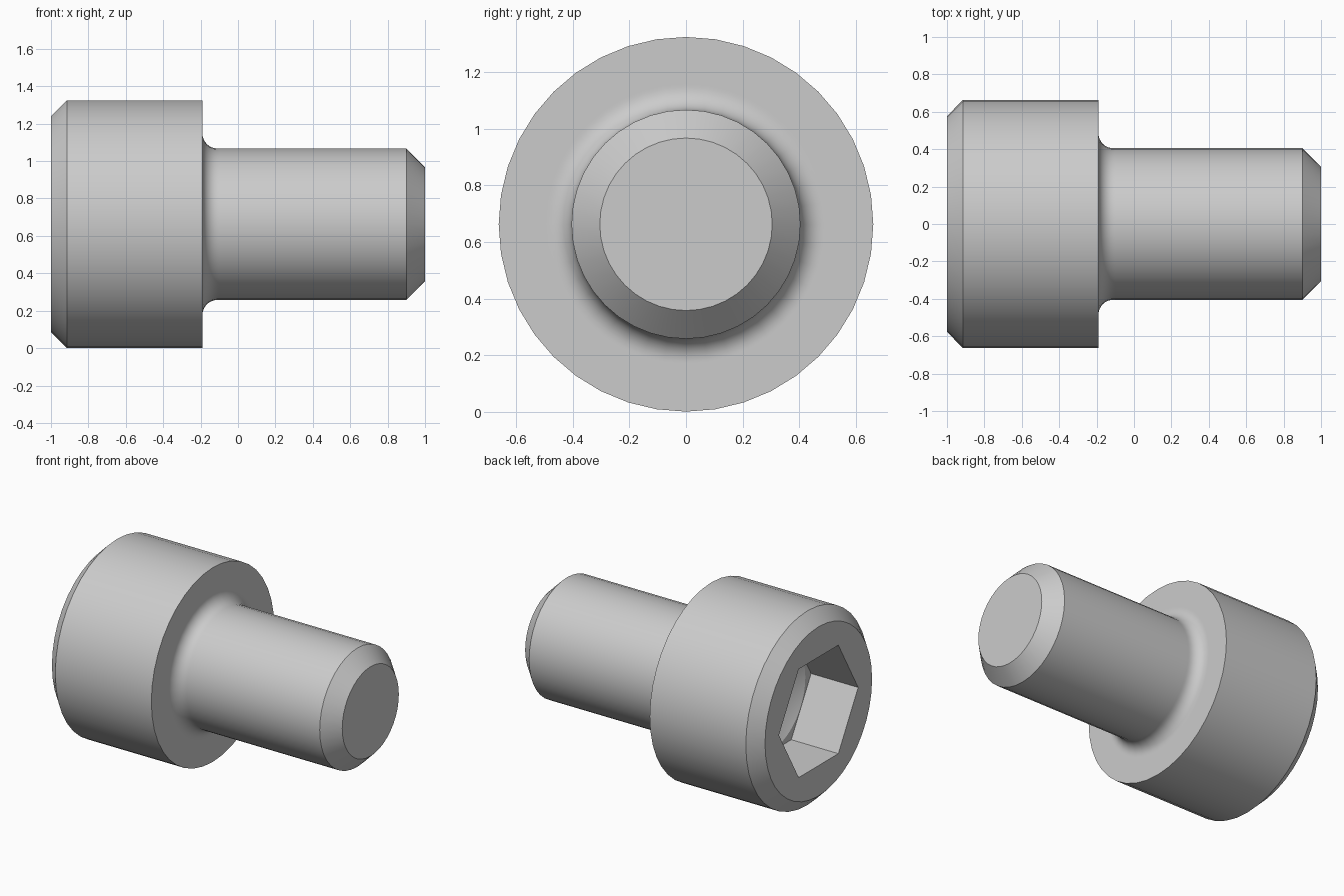
import bpy, bmesh
from math import pi, sin, cos, tan
from mathutils import Vector

cube = bpy.data.objects.get("Cube")
if cube:
    bpy.data.objects.remove(cube, do_unlink=True)

HEAD_R, SHAFT_R, FILLET = 0.6625, 0.405, 0.08
HEAD_X = -0.19                     # underside of the head
SOCKET_R, SOCKET_X = 0.427, -0.645  # hex corner radius and floor position

steel = bpy.data.materials.new("grey_steel")
steel.use_nodes = True
colour = (0.6, 0.6, 0.6, 1)
steel.diffuse_color = colour
steel.node_tree.nodes["Principled BSDF"].inputs["Base Color"].default_value = colour


def lathe(name, profile, sides, start):
    """Revolve (x, radius) points about the x axis, first corner along start."""
    bm = bmesh.new()
    verts = [bm.verts.new(Vector((x, 0, 0)) + start * r) for x, r in profile]
    edges = [bm.edges.new(pair) for pair in zip(verts, verts[1:])]
    bmesh.ops.spin(bm, geom=verts + edges, cent=(0, 0, 0), axis=(1, 0, 0),
                   angle=2 * pi, steps=sides)
    bmesh.ops.remove_doubles(bm, verts=bm.verts, dist=0.0001)
    bmesh.ops.recalc_face_normals(bm, faces=bm.faces)
    mesh = bpy.data.meshes.new(name)
    bm.to_mesh(mesh)
    bm.free()
    mesh.materials.append(steel)
    obj = bpy.data.objects.new(name, mesh)
    bpy.context.collection.objects.link(obj)
    obj.location.z = HEAD_R
    return obj


UP, SIDE = Vector((0, 0, 1)), Vector((0, 1, 0))

# Bolt body: chamfered head, filleted neck, chamfered shaft
fillet = [(HEAD_X + FILLET * (1 - cos(a)), SHAFT_R + FILLET * (1 - sin(a)))
          for a in (i * pi / 16 for i in range(9))]
profile = [(-1, 0), (-1, 0.577), (-0.915, HEAD_R), (HEAD_X, HEAD_R),
           (HEAD_X, SHAFT_R + FILLET + 0.01), *fillet,
           (HEAD_X + FILLET + 0.01, SHAFT_R), (0.9, SHAFT_R), (1, 0.305), (1, 0)]
bolt = lathe("socket_head_bolt", profile, 40, UP)

# Hexagonal socket with a drilled, conical floor
hex_cutter = lathe("hex_socket_cutter",
                   [(-1.2, 0), (-1.2, SOCKET_R), (SOCKET_X, SOCKET_R), (SOCKET_X, 0)],
                   6, SIDE)
drill_r = SOCKET_R * cos(pi / 6) - 0.005
drill_cutter = lathe("drill_cutter",
                     [(-0.9, 0), (-0.9, drill_r), (SOCKET_X, drill_r),
                      (SOCKET_X + drill_r * tan(pi / 6), 0)], 40, UP)

bpy.ops.object.select_all(action="DESELECT")
bpy.context.view_layer.objects.active = bolt
bolt.select_set(True)
for cutter in (hex_cutter, drill_cutter):
    cutter.hide_render = True
    cut = bolt.modifiers.new(cutter.name, "BOOLEAN")
    cut.operation, cut.solver, cut.object = "DIFFERENCE", "EXACT", cutter
    bpy.ops.object.modifier_apply(modifier=cut.name)
    bpy.data.objects.remove(cutter, do_unlink=True)

# Smooth round surfaces, crisp chamfers and socket edges
bpy.ops.object.shade_smooth_by_angle(angle=pi / 7)
